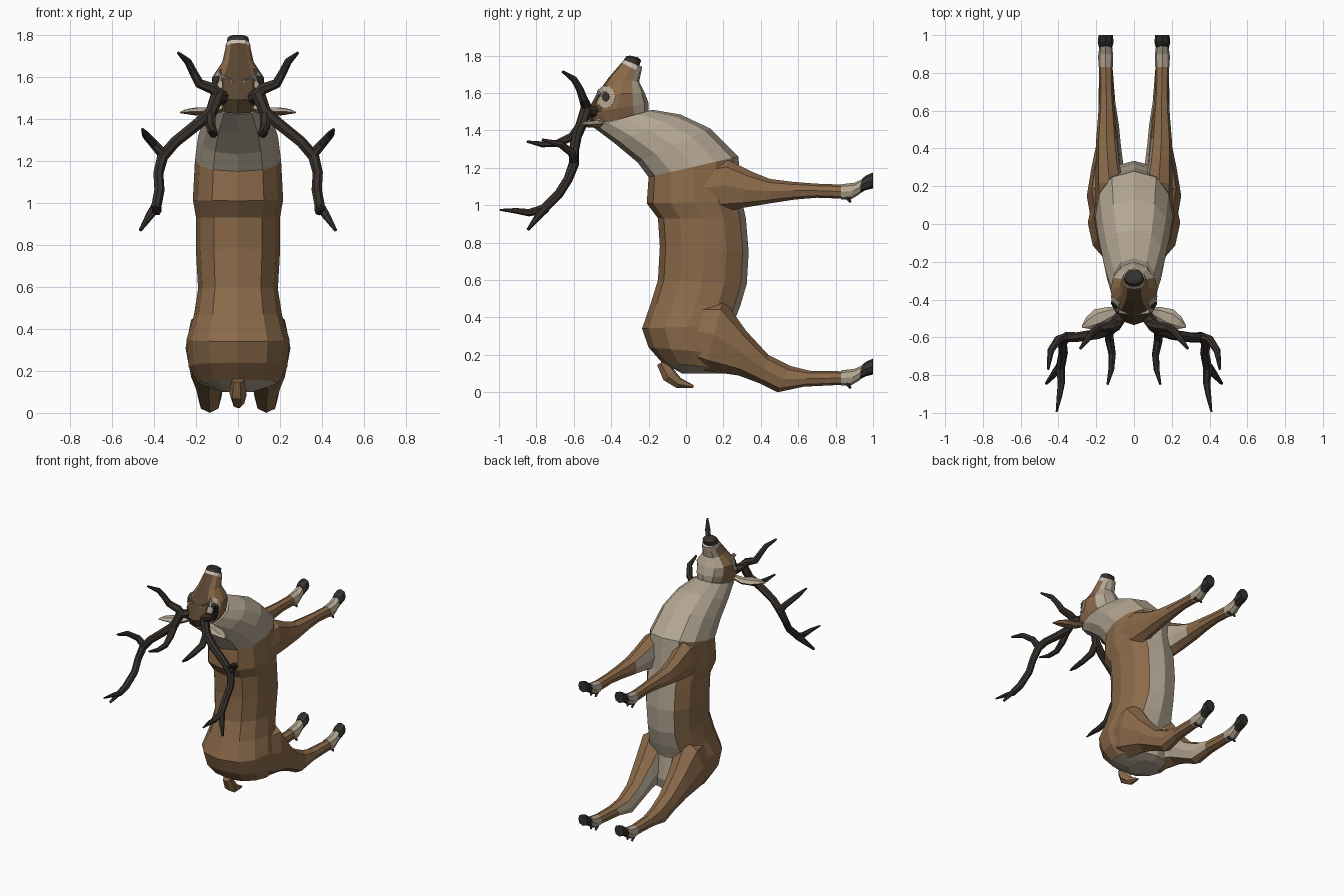
import bpy, bmesh, math
from mathutils import Vector
from mathutils.bvhtree import BVHTree


def material(name, rgb):
    m = bpy.data.materials.new(name)
    m.diffuse_color = (*rgb, 1)
    return m


MATS = [material("brown_fur", (0.26, 0.145, 0.068)),
        material("pale_fur", (0.45, 0.38, 0.29)),
        material("dark_brown_fur", (0.10, 0.06, 0.03)),
        material("antler_dark", (0.04, 0.031, 0.025)),
        material("hoof_dark", (0.035, 0.031, 0.028)),
        material("muzzle_light", (0.60, 0.54, 0.46))]
BROWN, PALE, DARK, ANTLER, HOOF, LIGHT = range(6)


def finish(name, bm, rule):
    """Make an object; rule(centre, normal) returns the material index."""
    bmesh.ops.recalc_face_normals(bm, faces=bm.faces)
    bm.normal_update()
    for f in bm.faces:
        f.material_index = rule(f.calc_center_median(), f.normal)
    me = bpy.data.meshes.new(name)
    bm.to_mesh(me)
    bm.free()
    for m in MATS:
        me.materials.append(m)
    ob = bpy.data.objects.new(name, me)
    bpy.context.collection.objects.link(ob)
    return ob


def loft(name, rings, rule):
    bm = bmesh.new()
    loops = [[bm.verts.new(p) for p in r] for r in rings]
    n = len(loops[0])
    for a, b in zip(loops, loops[1:]):
        for i in range(n):
            j = (i + 1) % n
            bm.faces.new((a[i], a[j], b[j], b[i]))
    bm.faces.new(loops[0])
    bm.faces.new(loops[-1])
    return finish(name, bm, rule)


def ring(y0, z0, y1, z1, w, cx=0.0, n=12, power=0.8):
    """Rounded section between two points in the side plane, half width w."""
    pts = []
    for i in range(n):
        t = 2 * math.pi * i / n
        c, s = math.cos(t), math.sin(t)
        s = math.copysign(abs(s) ** power, s)
        k = (1 - c) / 2
        pts.append(Vector((cx + w * s, y0 + (y1 - y0) * k, z0 + (z1 - z0) * k)))
    return pts


def tube(name, path, rule, n=7):
    """Tapered tube through (x, y, z, radius) points."""
    pts = [Vector(p[:3]) for p in path]
    rings = []
    side = None
    for i, p in enumerate(pts):
        d = (pts[min(i + 1, len(pts) - 1)] - pts[max(i - 1, 0)]).normalized()
        if side is None:
            side = d.orthogonal()
        side = (side - d * side.dot(d)).normalized()
        up = d.cross(side)
        rings.append([p + path[i][3] * (side * math.cos(2 * math.pi * k / n)
                                        + up * math.sin(2 * math.pi * k / n)) for k in range(n)])
    return loft(name, rings, rule)


# Torso and neck: pale neck, belly strip and rump patch
def body_rule(c, n):
    if c.z > 1.15 + 0.2 * max(0, c.y + 0.2) and c.z > 1.17:
        return PALE
    if n.y > 0.72 or (n.z < -0.75 and c.z < 0.2):
        return PALE
    return BROWN


body = [(-0.02, 0.10, 0.20, 0.10, 0.08), (-0.13, 0.16, 0.25, 0.12, 0.19),
        (-0.20, 0.24, 0.27, 0.20, 0.235), (-0.235, 0.34, 0.25, 0.36, 0.245),
        (-0.19, 0.47, 0.29, 0.46, 0.21), (-0.15, 0.60, 0.325, 0.58, 0.19),
        (-0.14, 0.78, 0.335, 0.75, 0.20), (-0.15, 0.93, 0.32, 0.93, 0.20),
        (-0.21, 1.01, 0.30, 1.02, 0.215), (-0.20, 1.15, 0.28, 1.26, 0.205),
        (-0.26, 1.23, 0.13, 1.41, 0.19), (-0.38, 1.33, -0.03, 1.485, 0.16),
        (-0.50, 1.42, -0.18, 1.51, 0.115)]
loft("body", [ring(*r) for r in body], body_rule)

# Head: dark forehead, pale throat, light lip band
def head_rule(c, n):
    if c.z > 1.735 and n.y < 0.7:
        return LIGHT
    if n.y > 0.5:
        return PALE
    return DARK if n.y < -0.55 and abs(c.x) < 0.09 else BROWN


head = [(-0.50, 1.425, -0.20, 1.50, 0.10), (-0.535, 1.49, -0.20, 1.545, 0.12),
        (-0.48, 1.59, -0.22, 1.60, 0.125), (-0.415, 1.68, -0.25, 1.66, 0.075),
        (-0.345, 1.762, -0.24, 1.71, 0.06), (-0.333, 1.777, -0.235, 1.74, 0.058)]
head_ob = loft("head", [ring(*r) for r in head], head_rule)
nose = [(-0.333, 1.777, -0.25, 1.745, 0.054), (-0.318, 1.797, -0.24, 1.775, 0.05),
        (-0.30, 1.80, -0.255, 1.79, 0.035)]
loft("nose", [ring(*r) for r in nose], lambda c, n: HOOF)

# Eye patches laid on the head surface
bm = bmesh.new()
bm.from_mesh(head_ob.data)
surface = BVHTree.FromBMesh(bm)
bm.free()


def patch(name, s, ry, rz, lift, mat):
    bm = bmesh.new()

    def vert(k, t):
        y, z = -0.43 + k * ry * math.cos(t), 1.58 + k * rz * math.sin(t)
        hit = surface.ray_cast(Vector((s, y, z)), Vector((-s, 0, 0)))[0]
        x = hit.x if hit else s * 0.08
        return bm.verts.new((x + s * lift, y, z))

    mid = vert(0, 0)
    loops = [[vert(k, math.pi * i / 5) for i in range(10)] for k in (0.5, 1)]
    for i in range(10):
        j = (i + 1) % 10
        bm.faces.new((mid, loops[0][i], loops[0][j]))
        bm.faces.new((loops[0][i], loops[1][i], loops[1][j], loops[0][j]))
    ob = finish(name, bm, lambda c, n: mat)
    mod = ob.modifiers.new("thickness", 'SOLIDIFY')
    mod.thickness = 0.004
    mod.offset = 0


# Tail
tube("tail", [(0, -0.13, 0.16, 0.03), (0, -0.09, 0.09, 0.042), (0, -0.04, 0.05, 0.03),
              (0, 0.04, 0.03, 0.008)], lambda c, n: PALE if n.y + n.z > 0.5 else BROWN, 6)

# Section lists: y0, z0, y1, z1, half width, centre x
HIND = [(-0.10, 0.20, 0.05, 0.48, 0.09, 0.13), (0.10, 0.115, 0.20, 0.50, 0.11, 0.14),
        (0.28, 0.09, 0.32, 0.33, 0.085, 0.14), (0.40, 0.045, 0.44, 0.20, 0.065, 0.135),
        (0.49, 0.00, 0.56, 0.14, 0.055, 0.135), (0.63, 0.03, 0.66, 0.115, 0.044, 0.143),
        (0.84, 0.04, 0.83, 0.112, 0.036, 0.15)]
FORE = [(0.00, 0.97, 0.00, 1.20, 0.08, 0.12), (0.20, 0.965, 0.22, 1.245, 0.075, 0.13),
        (0.30, 0.985, 0.35, 1.18, 0.062, 0.14), (0.45, 1.01, 0.45, 1.14, 0.055, 0.145),
        (0.58, 1.03, 0.57, 1.125, 0.045, 0.145), (0.70, 1.04, 0.70, 1.115, 0.036, 0.147),
        (0.84, 1.035, 0.84, 1.11, 0.036, 0.15)]
FETLOCK = [(0.83, 0.035, 0.83, 0.117, 0.038, 0.15), (0.88, 0.035, 0.90, 0.125, 0.040, 0.15),
           (0.93, 0.065, 0.945, 0.145, 0.034, 0.15)]
FOOT = [(0.915, 0.06, 0.945, 0.15, 0.034, 0.15), (0.96, 0.085, 0.965, 0.165, 0.042, 0.15),
        (1.00, 0.095, 1.00, 0.18, 0.038, 0.15)]

# Antler parts: x, y, z, radius
ANTLERS = {
    "antler_beam": [(0.07, -0.49, 1.50, 0.034), (0.10, -0.535, 1.51, 0.034),
                    (0.13, -0.56, 1.43, 0.030), (0.20, -0.585, 1.37, 0.028),
                    (0.30, -0.60, 1.29, 0.027), (0.36, -0.60, 1.22, 0.028),
                    (0.38, -0.63, 1.14, 0.025), (0.375, -0.68, 1.06, 0.025),
                    (0.39, -0.76, 0.98, 0.025), (0.385, -0.84, 0.96, 0.020),
                    (0.395, -0.91, 0.97, 0.015), (0.41, -0.995, 0.975, 0.005)],
    "antler_top_tine": [(0.09, -0.53, 1.51, 0.030), (0.12, -0.54, 1.545, 0.028),
                        (0.185, -0.55, 1.57, 0.024), (0.215, -0.57, 1.625, 0.020),
                        (0.24, -0.60, 1.675, 0.018), (0.285, -0.66, 1.715, 0.007)],
    "antler_inner_tine": [(0.13, -0.56, 1.43, 0.026), (0.13, -0.61, 1.365, 0.024),
                          (0.115, -0.69, 1.33, 0.020), (0.12, -0.77, 1.325, 0.016),
                          (0.14, -0.85, 1.34, 0.006)],
    "antler_side_tine": [(0.355, -0.60, 1.23, 0.026), (0.40, -0.61, 1.28, 0.022),
                         (0.44, -0.67, 1.325, 0.019), (0.455, -0.77, 1.35, 0.007)],
    "antler_tip_tine": [(0.39, -0.75, 0.985, 0.024), (0.42, -0.79, 0.94, 0.020),
                        (0.465, -0.845, 0.87, 0.008)]}


def flip(r, s):
    return [Vector((p.x * s, p.y, p.z)) for p in r]


for s, side in ((1, "right"), (-1, "left")):
    # Legs with pale inner faces, pale fetlocks and dark hooves
    for part, secs, limit, dz in (("hind", HIND, 0.62, 0), ("front", FORE, 0.5, 0.995)):
        loft(f"{part}_leg_{side}", [flip(ring(*r, n=8), s) for r in secs],
             lambda c, n: PALE if n.x * s < -0.55 and c.y < limit else BROWN)
        for piece, rows, mat in (("fetlock", FETLOCK, PALE), ("hoof", FOOT, HOOF)):
            loft(f"{part}_{piece}_{side}",
                 [flip(ring(a, b + dz, c, d + dz, w, x, 8), s) for a, b, c, d, w, x in rows],
                 lambda c, n: mat)
        for dx in (-0.02, 0.02):
            tube(f"{part}_dewclaw_{side}", [(s * (0.15 + dx), 0.86, 0.05 + dz, 0.014),
                 (s * (0.15 + dx), 0.88, 0.02 + dz, 0.006)], lambda c, n: HOOF, 5)
    # Ears: flattened leaf, pale on the upper side
    ear = []
    for x, y, z, w, t in ((0.08, -0.46, 1.45, 0.02, 0.018), (0.13, -0.475, 1.435, 0.035, 0.022),
                          (0.19, -0.50, 1.435, 0.048, 0.022), (0.24, -0.525, 1.435, 0.032, 0.014),
                          (0.275, -0.545, 1.43, 0.004, 0.003)):
        ear.append([Vector((s * (x + 0.4 * w * math.cos(a)), y + w * math.cos(a),
                            z + t * math.sin(a))) for a in [math.pi * k / 3 for k in range(6)]])
    loft(f"ear_{side}", ear, lambda c, n: PALE if n.z > 0.2 else BROWN)
    for name, path in ANTLERS.items():
        tube(f"{name}_{side}", [(s * x, y, z, r) for x, y, z, r in path], lambda c, n: ANTLER)
    patch(f"eye_patch_{side}", s, 0.052, 0.06, 0.003, PALE)
    patch(f"eye_{side}", s, 0.02, 0.026, 0.008, HOOF)
